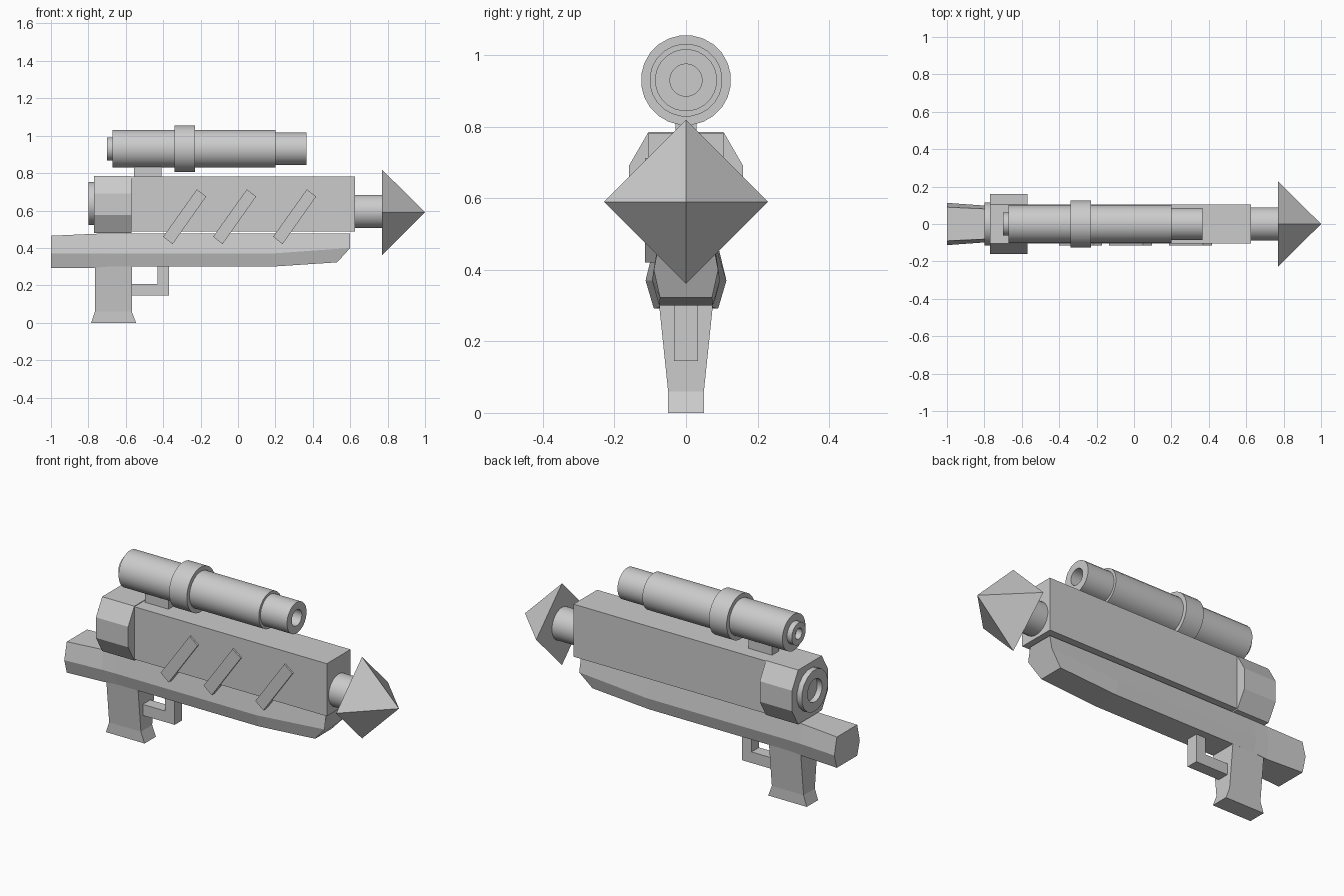
import bpy, bmesh, math
from mathutils import Vector

if "Cube" in bpy.data.objects:
    bpy.data.objects.remove(bpy.data.objects["Cube"])


def loft(name, sections, smooth=False):
    """Skin a list of equal-length point rings and cap both ends."""
    bm = bmesh.new()
    rings = [[bm.verts.new(p) for p in s] for s in sections]
    n = len(rings[0])
    for a, b in zip(rings, rings[1:]):
        for i in range(n):
            j = (i + 1) % n
            bm.faces.new((a[i], a[j], b[j], b[i]))
    bm.faces.new(rings[0])
    bm.faces.new(rings[-1])
    bmesh.ops.recalc_face_normals(bm, faces=bm.faces)
    mesh = bpy.data.meshes.new(name)
    bm.to_mesh(mesh)
    bm.free()
    ob = bpy.data.objects.new(name, mesh)
    bpy.context.collection.objects.link(ob)
    if smooth:
        bpy.ops.object.select_all(action='DESELECT')
        ob.select_set(True)
        bpy.context.view_layer.objects.active = ob
        bpy.ops.object.shade_smooth_by_angle(angle=math.radians(35))
    return ob


def box(name, x, y, z):
    return loft(name, [[(x[0], y[0], h), (x[1], y[0], h), (x[1], y[1], h), (x[0], y[1], h)] for h in z])


def turned(name, profile, zc, sides=24):
    """Turn an (x, radius) profile around a lengthwise axis at height zc."""
    ang = [2 * math.pi * (i + 0.5) / sides for i in range(sides)]
    return loft(name, [[(x, r * math.cos(a), zc + r * math.sin(a)) for a in ang]
                       for x, r in profile], smooth=True)


# Main housing
box("housing", (-0.57, 0.625), (-0.105, 0.105), (0.487, 0.782))

# Eight-sided rear block and exhaust ring with bore
octagon = [(0.105, 0.785), (0.16, 0.69), (0.16, 0.575), (0.105, 0.48)]
octagon += [(-y, z) for y, z in reversed(octagon)]
loft("rear_block", [[(x, y, z) for y, z in octagon] for x in (-0.77, -0.57)])
turned("exhaust_ring", [(-0.76, 0.117), (-0.80, 0.117), (-0.80, 0.065), (-0.762, 0.065)], 0.638, 16)


# Six-sided lower stock: x of bottom, x of rest, heights and half widths
def stock_ring(xb, x, zb, zm, zt, wb, wm, wt):
    half = [(xb, wb, zb), (x, wm, zm), (x, wt, zt)]
    return half + [(px, -py, pz) for px, py, pz in reversed(half)]


loft("lower_stock", [
    stock_ring(-1.0, -1.0, 0.292, 0.37, 0.465, 0.09, 0.113, 0.09),
    stock_ring(-0.78, -0.78, 0.293, 0.37, 0.475, 0.076, 0.097, 0.08),
    stock_ring(-0.70, -0.70, 0.30, 0.37, 0.478, 0.075, 0.095, 0.078),
    stock_ring(0.18, 0.18, 0.30, 0.37, 0.478, 0.075, 0.095, 0.078),
    stock_ring(0.53, 0.60, 0.323, 0.40, 0.478, 0.073, 0.09, 0.075),
])

# Flared grip
loft("grip", [[(a, -w, z), (b, -w, z), (b, w, z), (a, w, z)] for z, a, b, w in
              [(0, -0.785, -0.545, 0.05), (0.06, -0.765, -0.568, 0.05), (0.31, -0.765, -0.568, 0.076)]])

# L-shaped trigger guard
guard = [(-0.58, 0.145), (-0.37, 0.145), (-0.37, 0.31), (-0.43, 0.31), (-0.43, 0.207), (-0.58, 0.207)]
loft("trigger_guard", [[(x, y, z) for x, z in guard] for y in (-0.033, 0.033)])

# Slanted ribs on the front side only
rib = [(-0.40, 0.46), (-0.35, 0.42), (-0.17, 0.675), (-0.22, 0.713)]
for i, dx in enumerate((0, 0.267, 0.588)):
    loft(f"side_rib_{i + 1}", [[(x + dx, y, z) for x, z in rib] for y in (-0.115, -0.08)])

# Barrel and four-sided pointed tip
turned("barrel", [(0.61, 0.09), (0.775, 0.09)], 0.595)
bpy.ops.mesh.primitive_cone_add(vertices=4, radius1=0.229, radius2=0, depth=0.23,
                                location=(0.885, 0, 0.59), rotation=(0, math.pi / 2, 0))
bpy.context.object.name = "pointed_tip"

# Scope: stepped tube with recessed ends, collar and mount
turned("scope_tube", [(-0.665, 0.03), (-0.70, 0.03), (-0.70, 0.062), (-0.67, 0.062), (-0.67, 0.102),
                      (0.20, 0.102), (0.20, 0.087), (0.365, 0.087), (0.365, 0.045), (0.30, 0.045)], 0.93)
turned("scope_collar", [(-0.34, 0.09), (-0.34, 0.126), (-0.23, 0.126), (-0.23, 0.09)], 0.93)
box("scope_mount", (-0.555, -0.41), (-0.03, 0.03), (0.775, 0.85))
